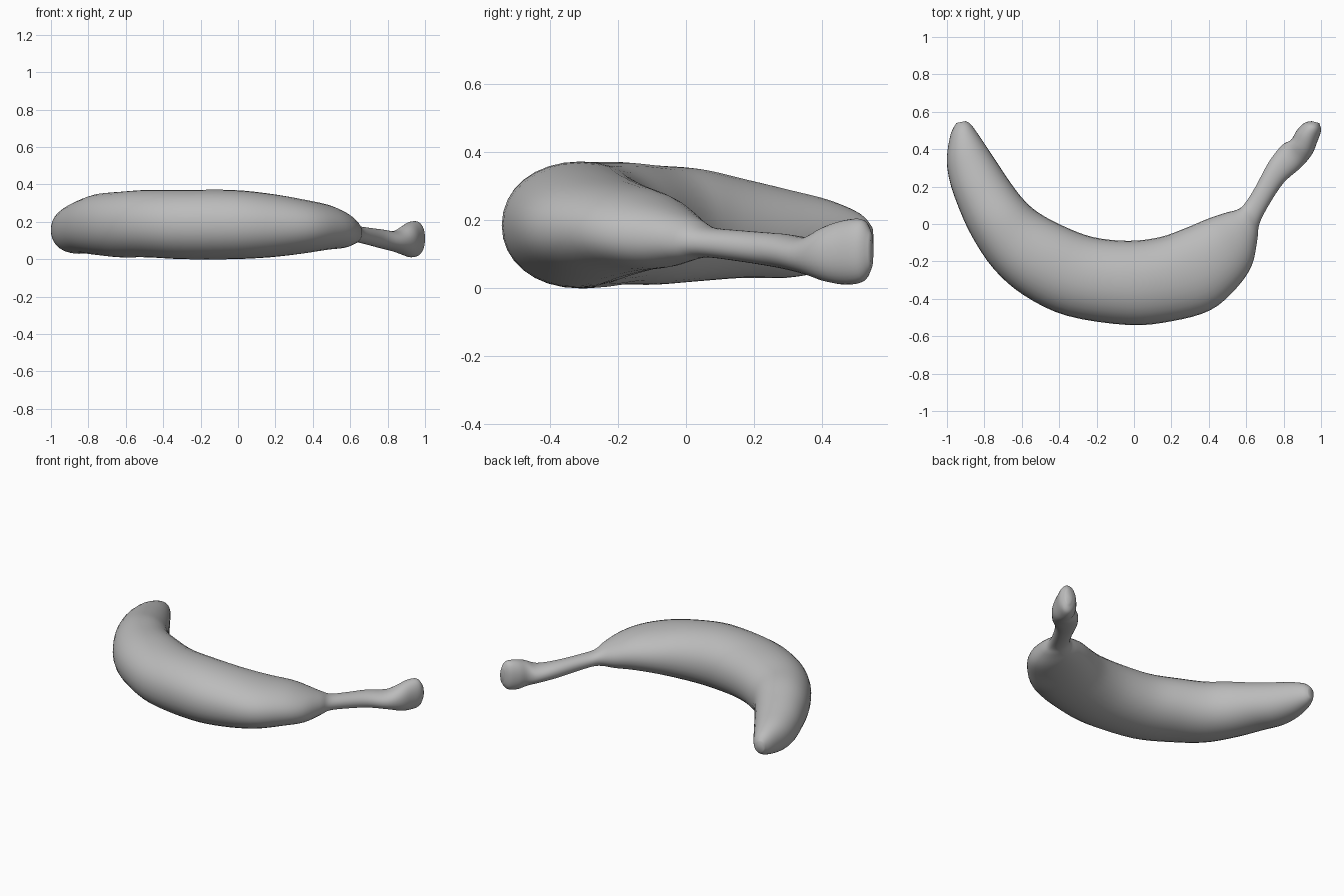
import bpy
import bmesh
from math import cos, sin, tau
from mathutils import Vector

STEPS = 4      # rings between neighbouring sections
SIDES = 32     # points around each ring
ROUNDNESS = 0.95

cube = bpy.data.objects.get("Cube")
if cube:
    bpy.data.objects.remove(cube, do_unlink=True)


def make_material(name, colour):
    material = bpy.data.materials.new(name)
    material.use_nodes = True
    material.diffuse_color = colour
    for node in material.node_tree.nodes:
        if node.type == 'BSDF_PRINCIPLED':
            node.inputs["Base Color"].default_value = colour
    return material


# Sections in hundredths: inner edge x y, outer edge x y, bottom z, top z
BLOSSOM_END = [
    (-90, 55, -95, 54, 11, 18),
    (-87, 53, -98, 48, 8, 22),
    (-82, 46, -100, 36, 5, 26),
    (-74, 34, -99, 25, 3, 29),
    (-66, 22, -95, 12, 3, 32),
]
BODY = [
    (-59, 13, -87, -6, 2, 35),
    (-51, 6, -75, -24, 1, 36),
    (-38, -1, -59, -38, 1, 37),
    (-22, -7, -36, -49, 0, 37),
    (-3, -9, -3, -54, 0, 37),
    (14, -7, 20, -52, 1, 35),
    (28, -2, 41, -46, 3, 32),
    (40, 3, 55, -34, 5, 29),
    (49, 6, 63, -22, 6, 25),
    (56, 8, 66, -8, 8, 21),
]
STEM = [
    (60, 12, 67, 0, 9, 18),
    (65, 20, 72, 10, 8, 17),
    (72, 33, 80, 22, 6, 16),
    (79, 42, 89, 30, 4, 15),
]
STEM_KNOB = [
    (84, 45, 95, 37, 2, 18),
    (87, 50, 98, 44, 1, 20),
    (91, 54, 100, 50, 2, 20),
    (95, 55, 99, 54, 6, 16),
]


def smooth_between(a, b, c, d, t):
    """Catmull-Rom blend from b to c."""
    return 0.5 * (2 * b + (c - a) * t
                  + (2 * a - 5 * b + 4 * c - d) * t ** 2
                  + (3 * b - a - 3 * c + d) * t ** 3)


def refine(sections):
    """Insert smooth in-between sections along the fruit."""
    rows = [Vector(s) / 100 for s in sections]
    padded = [rows[0]] + rows + [rows[-1]]
    result = []
    for i in range(len(rows) - 1):
        for step in range(STEPS):
            result.append(smooth_between(*padded[i:i + 4], step / STEPS))
    return result + [rows[-1]]


def soft_power(value):
    return abs(value) ** ROUNDNESS * (1 if value >= 0 else -1)


def add_ring(bm, section):
    """Rounded cross-section spanning the inner and outer edges."""
    xi, yi, xo, yo, bottom, top = section
    centre = Vector((xi + xo, yi + yo, bottom + top)) / 2
    across = Vector((xo - xi, yo - yi, 0)) / 2
    upward = Vector((0, 0, (top - bottom) / 2))
    ring = []
    for k in range(SIDES):
        angle = tau * k / SIDES
        point = centre + across * soft_power(cos(angle)) + upward * soft_power(sin(angle))
        ring.append(bm.verts.new(point))
    return ring


def build_loft(name, sections, material):
    bm = bmesh.new()
    rings = [add_ring(bm, s) for s in refine(sections)]
    for first, second in zip(rings, rings[1:]):
        for k in range(SIDES):
            n = (k + 1) % SIDES
            bm.faces.new((first[k], first[n], second[n], second[k]))
    # Blunt caps on both ends
    bm.faces.new(rings[0])
    bm.faces.new(rings[-1])
    bmesh.ops.recalc_face_normals(bm, faces=bm.faces)
    mesh = bpy.data.meshes.new(name)
    bm.to_mesh(mesh)
    bm.free()
    mesh.materials.append(material)
    obj = bpy.data.objects.new(name, mesh)
    bpy.context.collection.objects.link(obj)
    return obj


# One continuous skin from blossom end to stem knob
grey = make_material("plain grey", (0.5, 0.5, 0.5, 1))
banana = build_loft("banana", BLOSSOM_END + BODY + STEM + STEM_KNOB, grey)
bpy.ops.object.select_all(action='DESELECT')
banana.select_set(True)
bpy.context.view_layer.objects.active = banana
bpy.ops.object.shade_smooth_by_angle(angle=1.0)
